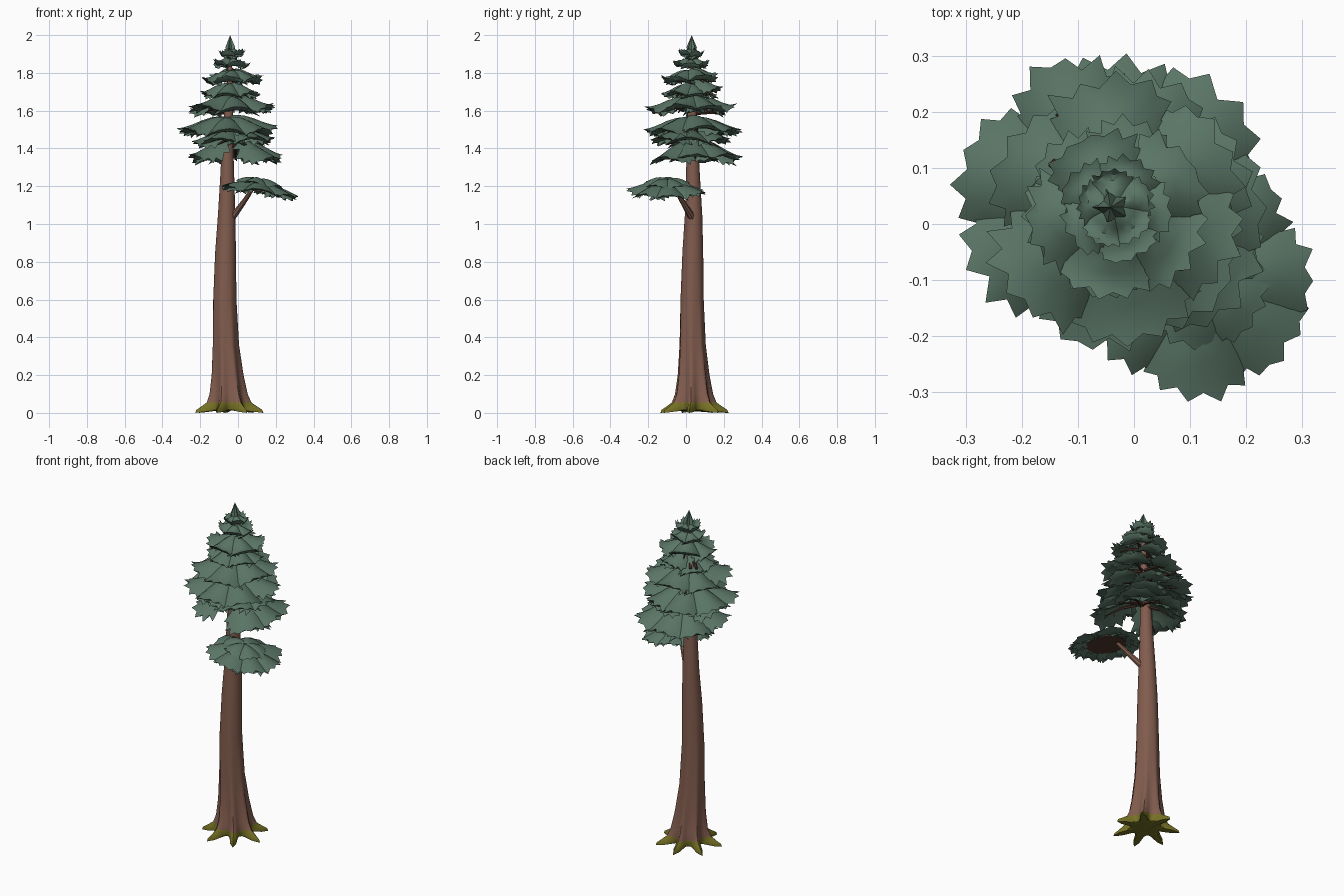
import bpy, bmesh, math, random
from mathutils import Vector

if "Cube" in bpy.data.objects:
    bpy.data.objects.remove(bpy.data.objects["Cube"])

random.seed(7)


def mat(name, col):
    m = bpy.data.materials.new(name)
    m.diffuse_color = (*col, 1)
    m.use_nodes = True
    m.node_tree.nodes["Principled BSDF"].inputs["Base Color"].default_value = m.diffuse_color
    return m


NEEDLE = mat("needle green", (0.102, 0.178, 0.132))
BARK = mat("red brown bark", (0.222, 0.108, 0.076))
MOSS = mat("olive moss", (0.18, 0.165, 0.018))
TWIG = mat("dark twig brown", (0.075, 0.033, 0.024))


def finish(name, bm, mats, angle=35):
    bmesh.ops.recalc_face_normals(bm, faces=bm.faces)
    me = bpy.data.meshes.new(name)
    bm.to_mesh(me)
    bm.free()
    for m in mats:
        me.materials.append(m)
    ob = bpy.data.objects.new(name, me)
    bpy.context.collection.objects.link(ob)
    bpy.ops.object.select_all(action='DESELECT')
    ob.select_set(True)
    bpy.context.view_layer.objects.active = ob
    bpy.ops.object.shade_smooth_by_angle(angle=math.radians(angle))
    return ob


def skin(bm, rings):
    for a, b in zip(rings, rings[1:]):
        for i in range(len(a)):
            j = (i + 1) % len(a)
            bm.faces.new((a[i], a[j], b[j], b[i]))


def tube(bm, pts, radii, n=7):
    rings = []
    for k, (p, r) in enumerate(zip(pts, radii)):
        d = Vector(pts[min(k + 1, len(pts) - 1)]) - Vector(pts[max(k - 1, 0)])
        q = d.to_track_quat('Z', 'Y')
        rings.append([bm.verts.new(Vector(p) + q @ Vector((r * math.cos(t), r * math.sin(t), 0)))
                      for t in (2 * math.pi * i / n for i in range(n))])
    skin(bm, rings)
    bm.faces.new(rings[0])
    bm.faces.new(rings[-1])


# Trunk: lofted rings whose lobes spread into roots at the foot
# z, centre x, centre y, valley radius, lobe radius
PROFILE = [(0.0, -.05, .04, .07, .186), (.016, -.05, .04, .083, .18), (.034, -.05, .04, .089, .152),
           (.055, -.05, .04, .09, .122), (.1, -.052, .04, .083, .104), (.2, -.057, .038, .074, .087),
           (.36, -.065, .034, .066, .071), (.6, -.07, .032, .061, .062), (.85, -.066, .036, .055, .055),
           (1.05, -.06, .04, .046, .046), (1.25, -.057, .037, .037, .037), (1.45, -.055, .034, .029, .029),
           (1.7, -.045, .03, .019, .019), (1.93, -.04, .03, .006, .006)]
LOBES, SIDES = 7, 56
bm = bmesh.new()
rings = []
for z, cx, cy, lo, hi in PROFILE:
    ring = []
    for i in range(SIDES):
        a = 2 * math.pi * i / SIDES
        lobe = (0.5 + 0.5 * math.cos(LOBES * a)) ** (2.4 if z < .05 else 1.6)
        r = lo + (hi - lo) * lobe
        lift = .014 * (1 - lobe) if z == 0 else 0
        ring.append(bm.verts.new((cx + r * math.cos(a - .12), cy + r * math.sin(a - .12), z + lift)))
    rings.append(ring)
skin(bm, rings)
bm.faces.new(rings[0])
bm.faces.new(rings[-1])
for f in bm.faces:
    f.material_index = 1 if f.calc_center_median().z < .05 else 0
finish("trunk", bm, [BARK, MOSS])

# Low side branch
bm = bmesh.new()
tube(bm, [(-.055, .045, 1.01), (-.015, .02, 1.055), (.04, -.025, 1.13), (.085, -.065, 1.2)],
     [.024, .018, .013, .010], 8)
finish("side_branch", bm, [BARK])


def pad(bm, c, ang, r0, R, W, zi, ze, flick, thick, tilt=0):
    """Arched, jagged-edged needle pad pointing outwards from c."""
    n = 28
    ca, sa = math.cos(ang), math.sin(ang)
    half, mid = (R - r0) / 2, (R + r0) / 2
    jag = [(1.06 if i % 2 else .88) + random.uniform(-.09, .05) for i in range(n)]

    def vert(rho, a, side):
        s = mid + half * rho * math.cos(a)
        t = W * rho * math.sin(a) * (0.85 + 0.25 * math.cos(a))
        q = min(math.hypot(s, t) / R, 1.05)
        z = ze + (zi - ze) * max(0, 1 - q) ** 1.2 + flick * max(0, q - .6) ** 2 * 6
        z -= .32 * W * (t / W) ** 2
        z += thick * (1 - min(rho, 1) ** 2) * (1 if side else -.2)
        x, y = s * ca - t * sa, s * sa + t * ca
        return bm.verts.new((c[0] + x, c[1] + y, z - tilt * x))

    angs = [2 * math.pi * (i + .5) / n for i in range(n)]
    edge = [vert(jag[i], a, 1) for i, a in enumerate(angs)]
    for side in (1, 0):
        rings = [edge] + [[vert(rho, a, side) for a in angs] for rho in (.75, .4)]
        skin(bm, rings)
        top = vert(0, 0, side)
        for i in range(n):
            bm.faces.new((rings[-1][i], rings[-1][(i + 1) % n], top))


def tier(name, c, R, zi, ze, angles, flick=.02, thick=.025, spread=1.3, tilt=0, jit=.02):
    bm = bmesh.new()
    n = max(min(len(angles), 7), 5)
    for a in angles:
        a = math.radians(a + random.uniform(-8, 8))
        dz = random.uniform(-jit, jit)
        pad(bm, c, a, R * .04, R * random.uniform(.92, 1.04), R * math.sin(math.pi / n) * spread * .85,
            zi + dz * .5, ze + dz, flick, thick, tilt)
    finish(name, bm, [NEEDLE], 40)


def around(n, start):
    return [start + 360 * i / n for i in range(n)]


# Crown tiers, lowest first (the lowest leaves a gap at the front)
TIERS = [((-.015, .035), .270, 1.465, 1.335, [-35, 5, 42, 88, 145, 205], .03, .034),
         ((-.03, .03), .215, 1.49, 1.42, [-60, 0, 60, 180, 240], .02, .03),
         ((-.055, .03), .272, 1.58, 1.485, around(7, 10), .035, .034),
         ((-.035, .03), .240, 1.685, 1.59, around(6, -25), .04, .032),
         ((-.04, .03), .165, 1.755, 1.68, around(6, 15), .03, .028),
         ((-.03, .02), .160, 1.825, 1.75, around(5, 40), .045, .028),
         ((-.035, .025), .100, 1.875, 1.825, around(5, 0), .04, .022),
         ((-.035, .03), .070, 1.925, 1.885, around(5, 30), .04, .018)]
for i, (c, R, zi, ze, angs, fl, th) in enumerate(TIERS):
    tier(f"crown_tier_{i + 1}", c, R, zi, ze, angs, fl, th, jit=.02 if R > .12 else .01)

# Pointed crown top, two jagged tufts
bm = bmesh.new()
for z0, z1, r in ((1.87, 1.97, .040), (1.915, 2.0, .025)):
    n = 10
    base = [bm.verts.new((-.038 + r * k * math.cos(t), .03 + r * k * math.sin(t), z0 + .02 * (k > 1)))
            for t, k in ((2 * math.pi * i / n, 1.15 if i % 2 else .8) for i in range(n))]
    tip = bm.verts.new((-.042, .03, z1))
    for i in range(n):
        bm.faces.new((base[i], base[(i + 1) % n], tip))
    bm.faces.new(base)
finish("crown_top", bm, [NEEDLE])

# Needle cluster on the low side branch, layered and sloping outwards
B = (.115, -.10)
tier("branch_cluster_lower", B, .212, 1.22, 1.17, around(7, 5), .012, .024, 1.45, .13, .008)
tier("branch_cluster_upper", B, .125, 1.24, 1.21, around(5, 30), .005, .018, 1.4, .13, .006)

# Dark twigs under the pads, and short twig clumps showing at the back left
bm = bmesh.new()
for c, R, zi, ze, angs, fl, th in TIERS[:6]:
    for a in angs:
        d = Vector((math.cos(math.radians(a)), math.sin(math.radians(a)), 0))
        o = Vector((c[0], c[1], 0))
        tube(bm, [o + Vector((0, 0, zi - .05)), o + d * R * .4 + Vector((0, 0, (zi + ze) / 2 - .015)),
                  o + d * R * .7 + Vector((0, 0, ze))], [.009, .007, .003], 5)
for a, r, z in ((128, .12, 1.70), (142, .13, 1.705), (118, .19, 1.585), (160, .17, 1.60)):
    d = Vector((math.cos(math.radians(a)), math.sin(math.radians(a)), 0))
    o = Vector((-.045, .03, z))
    tube(bm, [o, o + d * r * .6 + Vector((0, 0, .01)), o + d * r], [.012, .014, .008], 6)
finish("crown_twigs", bm, [TWIG])

# Dark underside of the branch cluster
bm = bmesh.new()
disc = []
for i in range(14):
    a = 2 * math.pi * i / 14
    x, y = .11 * math.cos(a), .11 * math.sin(a)
    disc.append(bm.verts.new((B[0] + x, B[1] + y, 1.172 - .13 * x)))
low = [bm.verts.new(v.co + Vector((0, 0, .009))) for v in disc]
skin(bm, [disc, low])
bm.faces.new(disc)
bm.faces.new(low)
finish("branch_cluster_underside", bm, [TWIG])
